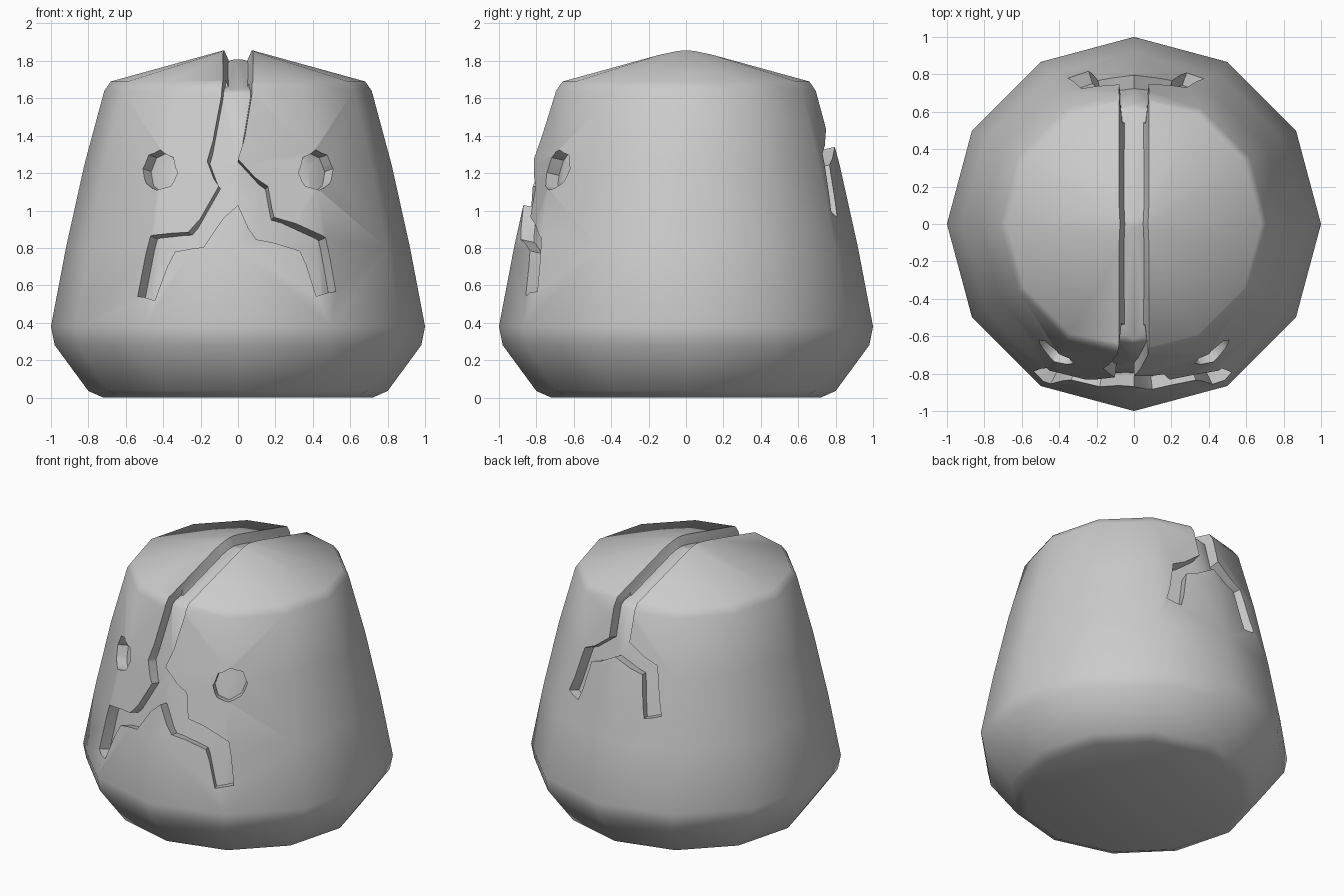
import bpy, bmesh, math
from mathutils import Vector
from mathutils.geometry import tessellate_polygon

if "Cube" in bpy.data.objects:
    bpy.data.objects.remove(bpy.data.objects["Cube"])


def loft(name, rings, outline=None):
    """Closed solid through equal-length point rings; caps follow a flat outline if given."""
    bm = bmesh.new()
    vs = [[bm.verts.new(p) for p in r] for r in rings]
    n = len(rings[0])
    for a, b in zip(vs, vs[1:]):
        for i in range(n):
            j = (i + 1) % n
            bm.faces.new((a[i], a[j], b[j], b[i]))
    if outline:
        tris = tessellate_polygon([[Vector((x, z, 0)) for x, z in outline]])
    else:
        tris = [tuple(range(n))]
    for ring in (vs[0], vs[-1]):
        for t in tris:
            bm.faces.new([ring[i] for i in t])
    if outline:
        bmesh.ops.triangulate(bm, faces=bm.faces[:])
    bmesh.ops.recalc_face_normals(bm, faces=bm.faces[:])
    if bm.calc_volume(signed=True) < 0:
        bmesh.ops.reverse_faces(bm, faces=bm.faces[:])
    me = bpy.data.meshes.new(name)
    bm.to_mesh(me)
    bm.free()
    ob = bpy.data.objects.new(name, me)
    bpy.context.collection.objects.link(ob)
    return ob


def lathe(name, profile, sides=12):
    return loft(name, [[(r * math.sin(k * math.tau / sides), r * math.cos(k * math.tau / sides), z)
                        for k in range(sides)] for r, z in profile])


def radius(z):
    for (r0, z0), (r1, z1) in zip(WALL, WALL[1:]):
        if z <= z1:
            return r0 + (r1 - r0) * (z - z0) / (z1 - z0)
    return 0.66


def carve(name, outline, side):
    """Cutter following the wall normal, from an x-z outline on one side."""
    rings = [[], []]
    for x, z in outline:
        r = radius(z)
        p = Vector((x, side * math.sqrt(r * r - x * x), z))
        d = Vector((p.x / r, p.y / r, 0.22))
        rings[0].append(p + d * 0.3)
        rings[1].append(p - d * 0.16)
    return loft(name, rings, outline)


def volume(me):
    bm = bmesh.new()
    bm.from_mesh(me)
    v = bm.calc_volume(signed=True)
    bm.free()
    return v


def boolean(target, tool, op):
    """Apply a boolean, moving to the next solver if the result loses the body."""
    tool.hide_render = True
    before = volume(target.data)
    for solver in ('MANIFOLD', 'EXACT', 'FLOAT'):
        m = target.modifiers.new(op, 'BOOLEAN')
        m.operation, m.object, m.solver = op, tool, solver
        dg = bpy.context.evaluated_depsgraph_get()
        dg.update()
        me = bpy.data.meshes.new_from_object(target.evaluated_get(dg))
        target.modifiers.remove(m)
        change = volume(me) / before
        if (op == 'UNION' and 1.0001 < change < 1.5) or (op != 'UNION' and 0.7 < change < 0.9999):
            target.data = me
            break
    bpy.data.objects.remove(tool)


WALL = [(1.0, 0.38), (0.92, 0.8), (0.82, 1.25), (0.715, 1.64)]

# Twelve-sided body and the smaller core that forms the groove floors
body = lathe("stone_body", [(0.72, 0), (0.80, 0.035), (0.98, 0.28)] + WALL
             + [(0.68, 1.69), (0.02, 1.872)])
core = lathe("groove_floor", [(0.7, 0.2)] + [(r - 0.072, z - 0.015) for r, z in WALL]
             + [(0.615, 1.645), (0.02, 1.808)])

# Front crack that splits into a downturned mouth
front = [(-0.08, 1.88), (-0.09, 1.62), (-0.17, 1.27), (-0.105, 1.135), (-0.275, 0.89),
         (-0.47, 0.865), (-0.545, 0.545), (-0.45, 0.52), (-0.345, 0.785), (-0.19, 0.81),
         (0, 1.03), (0.10, 0.85), (0.34, 0.79), (0.425, 0.545), (0.53, 0.57), (0.47, 0.855),
         (0.2, 0.97), (0.165, 1.135), (0.0, 1.275), (0.075, 1.62), (0.08, 1.88)]

# Back crack that forks in two
back = [(-0.08, 1.88), (-0.08, 1.45), (-0.29, 1.33), (-0.36, 1.01), (-0.25, 0.98),
        (-0.2, 1.26), (0, 1.34), (0.21, 1.25), (0.29, 0.97), (0.38, 1.0),
        (0.29, 1.31), (0.08, 1.44), (0.08, 1.88)]

cutters = [carve("front_crack_cutter", front, -1), carve("back_crack_cutter", back, 1)]

# Octagonal eyes
for s in (-1, 1):
    eye = [(s * 0.427 + 0.097 * math.cos(a), 1.218 + 0.108 * math.sin(a))
           for a in (math.tau * k / 8 + math.pi / 2 + s * 0.1 for k in range(8))]
    cutters.append(carve("eye_cutter", eye, -1))

# Groove across the top
cutters.append(loft("top_groove_cutter", [
    [(x, y, 1.87 - 0.27 * abs(y) + dz)
     for x, dz in ((-0.107, 0.06), (0.107, 0.06), (0.035, -0.1), (-0.035, -0.1))]
    for y in (-0.7, 0, 0.7)]))

for c in cutters:
    boolean(body, c, 'DIFFERENCE')
boolean(body, core, 'UNION')

bpy.ops.object.select_all(action='DESELECT')
body.select_set(True)
bpy.context.view_layer.objects.active = body
bpy.ops.object.shade_smooth_by_angle(angle=math.radians(42))
